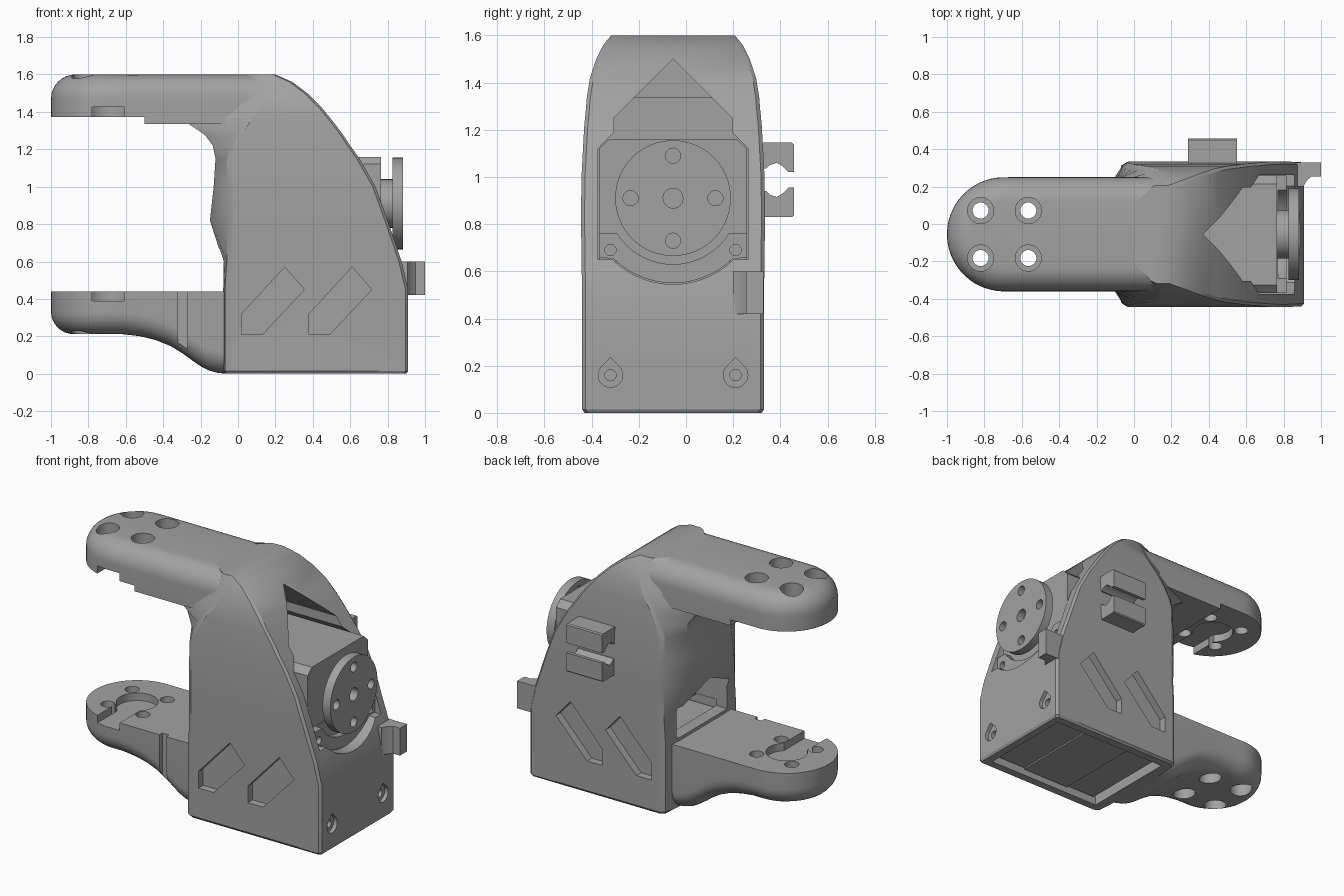
import bpy, bmesh, math
from math import cos, sin, pi, radians

cube = bpy.data.objects.get("Cube")
if cube:
    bpy.data.objects.remove(cube)

grey = bpy.data.materials.new("plain grey")
grey.use_nodes = True
GREY = (0.36, 0.36, 0.36, 1)
grey.diffuse_color = GREY
grey.node_tree.nodes["Principled BSDF"].inputs["Base Color"].default_value = GREY
CY = -0.055  # symmetry plane of the whole part


def finish(name, bm):
    bmesh.ops.recalc_face_normals(bm, faces=bm.faces)
    me = bpy.data.meshes.new(name)
    bm.to_mesh(me)
    bm.free()
    ob = bpy.data.objects.new(name, me)
    ob.location.y = CY
    me.materials.append(grey)
    bpy.context.collection.objects.link(ob)
    return ob


def prism(name, pts, axis, lo, hi):
    """Extrude a 2D outline along an axis; x uses (y,z), y uses (x,z), z uses (x,y)."""
    bm = bmesh.new()
    place = {"x": lambda p, t: (t, p[0], p[1]),
             "y": lambda p, t: (p[0], t, p[1]),
             "z": lambda p, t: (p[0], p[1], t)}[axis]
    a, b = [[bm.verts.new(place(p, t)) for p in pts] for t in (lo, hi)]
    bm.faces.new(a)
    bm.faces.new(b)
    for i in range(len(pts)):
        j = (i + 1) % len(pts)
        bm.faces.new((a[i], a[j], b[j], b[i]))
    return finish(name, bm)


def circle(u, v, r, n=32, start=0.0, sweep=2 * pi):
    steps = n if sweep > 6.28 else n - 1
    return [(u + r * cos(start + sweep * i / steps),
             v + r * sin(start + sweep * i / steps)) for i in range(n)]


def rect(u0, u1, v0, v1):
    return [(u0, v0), (u1, v0), (u1, v1), (u0, v1)]


def activate(ob):
    bpy.ops.object.select_all(action="DESELECT")
    ob.select_set(True)
    bpy.context.view_layer.objects.active = ob


def cut(ob, axis, pts, lo, hi):
    tool = prism("cutter", pts, axis, lo, hi)
    tool.hide_render = True
    mod = ob.modifiers.new("cut", "BOOLEAN")
    mod.operation, mod.solver, mod.object = "DIFFERENCE", "EXACT", tool
    activate(ob)
    bpy.ops.object.modifier_apply(modifier=mod.name)
    bpy.data.objects.remove(tool)


def interp(x, pts):
    for (a, za), (b, zb) in zip(pts, pts[1:]):
        if x <= b:
            return za + (zb - za) * max(0, (x - a) / (b - a))
    return pts[-1][1]


def arm(name, x_end, inner, outer, r, s):
    """Round-ended arm whose outer face has a filleted rim."""
    cx, R, m = -0.695, 0.305, 24

    def row(d, height):
        side = [x_end + (cx - x_end) * i / m for i in range(m)]
        pts = [(x, d - R) for x in side]
        pts += [(cx - (R - d) * sin(a), -(R - d) * cos(a))
                for a in (pi * (i + 0.5) / 32 for i in range(32))]
        pts += [(x, R - d) for x in reversed(side)]
        return [bm.verts.new((x, y, height(x))) for x, y in pts]

    bm = bmesh.new()
    rows = [row(0, lambda x: inner)]
    for k in range(9):
        a = k / 8 * pi / 2
        rows.append(row(r * (1 - cos(a)), lambda x: outer(x) + s * r * (1 - sin(a))))
    n = len(rows[0])
    for p, q in zip(rows, rows[1:]):
        for i in range(n - 1):
            bm.faces.new((p[i], p[i + 1], q[i + 1], q[i]))
    for p in (rows[0], rows[-1]):
        for i in range(n // 2 - 1):
            bm.faces.new((p[i], p[i + 1], p[n - 2 - i], p[n - 1 - i]))
    bm.faces.new([p[0] for p in rows] + [p[-1] for p in reversed(rows)])
    return finish(name, bm)


# Shell: height, rear centre x, rear side x, front x, half width
rows = [(0, -.07, -.05, .90, .375), (.015, -.08, -.06, .91, .385),
        (.45, -.08, -.06, .91, .385), (.6, -.08, -.05, .875, .387),
        (.82, -.15, -.05, .80, .39), (1.0, -.13, -.05, .735, .388),
        (1.15, -.12, -.05, .65, .38), (1.22, -.135, -.03, .6, .376),
        (1.28, -.18, 0, .56, .37), (1.34, -.27, .04, .515, .365),
        (1.42, -.3, .1, .45, .352), (1.5, -.28, .13, .37, .325),
        (1.56, -.2, .13, .29, .295), (1.6, 0, .1, .2, .262)]
bm = bmesh.new()
rings = []
for z, xb, xs, xf, w in rows:
    half = [(xb, .6 * w), (xs - .01, .95 * w), (xs + .02, w), (xf - .015, w), (xf, w - .015)]
    ring = half + [(x, -y) for x, y in reversed(half)]
    rings.append([bm.verts.new((x, y, z)) for x, y in ring])
for p, q in zip(rings, rings[1:]):
    for i in range(len(p)):
        j = (i + 1) % len(p)
        bm.faces.new((p[i], p[j], q[j], q[i]))
bm.faces.new(rings[0])
bm.faces.new(rings[-1])
shell = finish("shell", bm)

# Front opening with pointed roof and curved sill, lower bay, rear opening
arc = circle(0, .91, .365, 15, radians(225), radians(90))
opening = [(-.318, .65)] + arc + [(.318, .65), (.318, 1.12), (.25, 1.19), (.25, 1.25),
           (0, 1.5), (-.25, 1.25), (-.25, 1.19), (-.318, 1.12)]
cut(shell, "x", opening, .06, 1.2)
cut(shell, "z", rect(.0, .85, -.322, .322), -.1, .5)
cut(shell, "x", [(-.26, .46), (.26, .46), (.26, .66), (.0, .78), (-.26, .66)], -.4, .3)

# Slanted side recesses
for shift in (0, .36):
    slot = [(x + shift, z) for x, z in
            [(.02, .21), (.13, .21), (.355, .45), (.25, .57), (.02, .32)]]
    cut(shell, "y", slot, -.6, -.335)
    cut(shell, "y", slot, .335, .6)

# Teardrop screw seats
for y in (-.265, .265):
    drop = circle(y, .16, .052, 21, radians(145), radians(250)) + [(y, .235)]
    cut(shell, "x", drop, .885, 1)
    cut(shell, "x", circle(y, .16, .024, 20), .8, 1)

# Upper and lower arms
upper_arm = arm("upper_arm", .15, 1.335, lambda x: 1.6, .13, -1)
belly = [(-1, .212), (-.62, .212), (-.52, .2), (-.44, .18), (-.36, .148), (-.29, .105),
         (-.23, .06), (-.17, .022), (-.1, .002), (0, .002)]
lower_arm = arm("lower_arm", -.02, .44, lambda x: interp(x, belly), .12, 1)
cut(upper_arm, "z", rect(-1.1, -.5, -.5, .5), 1.2, 1.373)
cut(lower_arm, "z", rect(-.32, -.27, -.5, -.275), .1, .6)
for ob, lo, hi in ((upper_arm, 1.2, 1.425), (lower_arm, .39, .6)):
    cut(ob, "z", circle(-.695, 0, .125, 40), lo, hi)
    cut(ob, "z", rect(-.78, -.61, -.5, 0), lo, hi)
for ob, lo, hi in ((upper_arm, 1.47, 1.8), (lower_arm, 0, .34)):
    for x in (-.82, -.565):
        for y in (-.127, .127):
            cut(ob, "z", circle(x, y, .043, 24), 0, 2)
            cut(ob, "z", circle(x, y, .07, 28), lo, hi)

# Upper actuator: housing, hub, output disc
housing = [(-.313, .64), (.313, .64), (.313, 1.12), (.27, 1.16), (-.27, 1.16), (-.313, 1.12)]
prism("actuator_housing", housing, "x", .14, .765)
prism("actuator_base", rect(-.25, .25, .5, .65), "x", .14, .72)
prism("output_hub", circle(0, .91, .13, 40), "x", .76, .83)
disc = prism("output_disc", circle(0, .91, .245, 64), "x", .825, .882)
cut(disc, "x", circle(0, .91, .042, 24), .8, 1)
for k in range(4):
    cut(disc, "x", circle(.18 * cos(k * pi / 2), .91 + .18 * sin(k * pi / 2), .032, 20), .8, 1)

# Curved bracket holding the actuator, with a screw hole at each ear
sill = circle(0, .91, .36, 15, radians(226), radians(88))
ears = [(-.314, .66)] + sill + [(.314, .66), (.314, .76), (-.314, .76)]
bracket = prism("actuator_bracket", ears, "x", .7, .815)
cut(bracket, "x", circle(0, .91, .28, 56), .77, 1)
for y in (-.265, .265):
    cut(bracket, "x", circle(y, .69, .024, 20), .75, 1)

# Lower actuator with stepped covers seen from below
for i, (x0, x1, z0) in enumerate([(.03, .25, .04), (.25, .6, .03), (.6, .83, .04)]):
    prism(f"lower_actuator_{i + 1}", rect(x0, x1, -.305, .305), "z", z0, .42)

# Cable clips on the left side, mirrored about their middle
jaw = [(.37, 1.145), (.505, 1.145), (.512, 1.138), (.512, 1.02), (.49, 1.02), (.465, 1.045),
       (.44, 1.06), (.41, 1.05), (.395, 1.035), (.37, 1.035)]
prism("clip_upper", jaw, "x", .29, .55)
prism("clip_lower", [(y, 1.975 - z) for y, z in jaw], "x", .29, .55)

# Cable hook at the front corner
hook = [(.85, .383), (1.0, .383), (1.0, .31), (.95, .31), (.925, .29), (.905, .255), (.85, .255)]
prism("front_hook", hook, "z", .42, .6)

# Smooth curved surfaces, keep edges crisp
for ob in list(bpy.context.scene.objects):
    if ob.type == "MESH" and ob.data.materials and ob.data.materials[0] == grey:
        activate(ob)
        bpy.ops.object.shade_smooth_by_angle(angle=radians(28))
